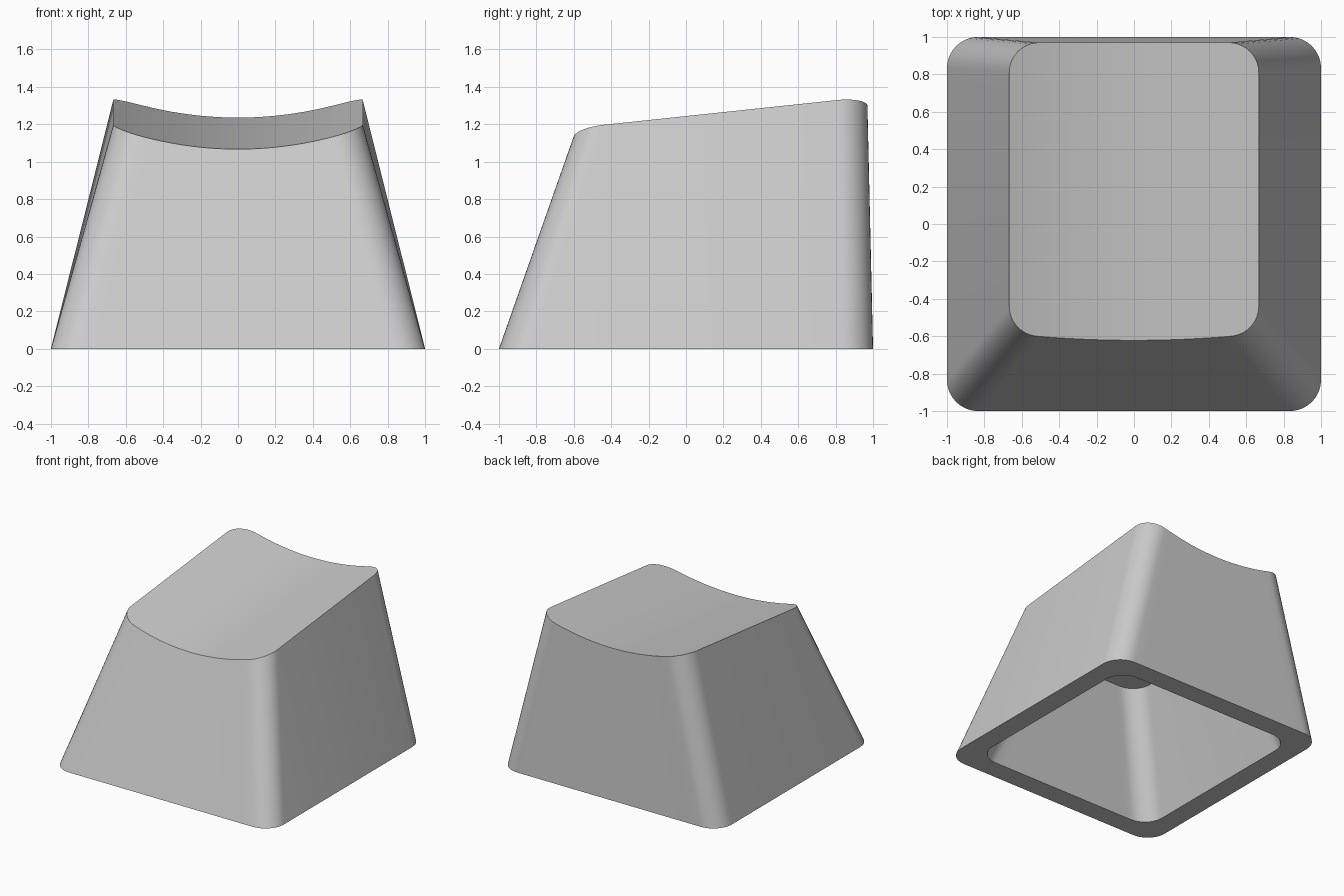
import bpy, bmesh
from math import sin, cos, pi, radians

if "Cube" in bpy.data.objects:
    bpy.data.objects.remove(bpy.data.objects["Cube"])

CORNER = 10   # segments per rounded corner
EDGE = 20     # segments along front and back edges


def material(name, rgb):
    m = bpy.data.materials.new(name)
    m.use_nodes = True
    m.diffuse_color = (*rgb, 1)
    m.node_tree.nodes["Principled BSDF"].inputs["Base Color"].default_value = (*rgb, 1)
    return m


def rounded_rect(hx, y0, y1, r):
    """Front half runs left to right, back half returns right to left."""
    def half(y, s):
        arc = [(-hx + r - r * cos(pi / 2 * i / CORNER),
                y + s * r * (1 - sin(pi / 2 * i / CORNER))) for i in range(CORNER + 1)]
        straight = [((hx - r) * (2 * i / EDGE - 1), y) for i in range(1, EDGE)]
        return arc + straight + [(-px, py) for px, py in reversed(arc)]
    return half(y0, 1) + half(y1, -1)[::-1]


def dish(x, y):
    """Scooped top, sloping down towards the front."""
    return 1.133 + 0.106 * y + 0.111 * (x / 0.667) ** 2


def bowed(x, y):
    """Front edge follows the slanted front wall as the dish dips."""
    if y < -0.59:
        y -= 0.022 * max(0, 1 - (x / 0.52) ** 2)
    return x, y


bm = bmesh.new()


def ring(points, height):
    return [bm.verts.new((x, y, height(x, y))) for x, y in points]


def wall(a, b):
    n = len(a)
    for i in range(n):
        j = (i + 1) % n
        bm.faces.new((a[i], a[j], b[j], b[i]))


def cap(a):
    """Strips joining each front point to the back point of equal x."""
    n = len(a)
    for i in range(n // 2 - 1):
        bm.faces.new((a[i], a[i + 1], a[n - 2 - i], a[n - 1 - i]))


# Outer shell
base = ring(rounded_rect(1, -1, 1, 0.167), lambda x, y: 0)
top = ring([bowed(*p) for p in rounded_rect(0.667, -0.6, 0.97, 0.16)], dish)
# Hollow underside
mouth = ring(rounded_rect(0.833, -0.833, 0.833, 0.167), lambda x, y: 0)
ceiling = ring(rounded_rect(0.5, -0.575, 0.66, 0.16), lambda x, y: 0.925)

wall(base, top)
cap(top)
wall(mouth, base)
wall(ceiling, mouth)
cap(ceiling)
bmesh.ops.recalc_face_normals(bm, faces=bm.faces)

mesh = bpy.data.meshes.new("key_cap")
bm.to_mesh(mesh)
bm.free()
mesh.materials.append(material("light_grey", (0.6, 0.6, 0.6)))
key_cap = bpy.data.objects.new("key_cap", mesh)
bpy.context.collection.objects.link(key_cap)

# Smooth walls and dish, sharp rims
bpy.ops.object.select_all(action='DESELECT')
key_cap.select_set(True)
bpy.context.view_layer.objects.active = key_cap
bpy.ops.object.shade_smooth_by_angle(angle=radians(30))
